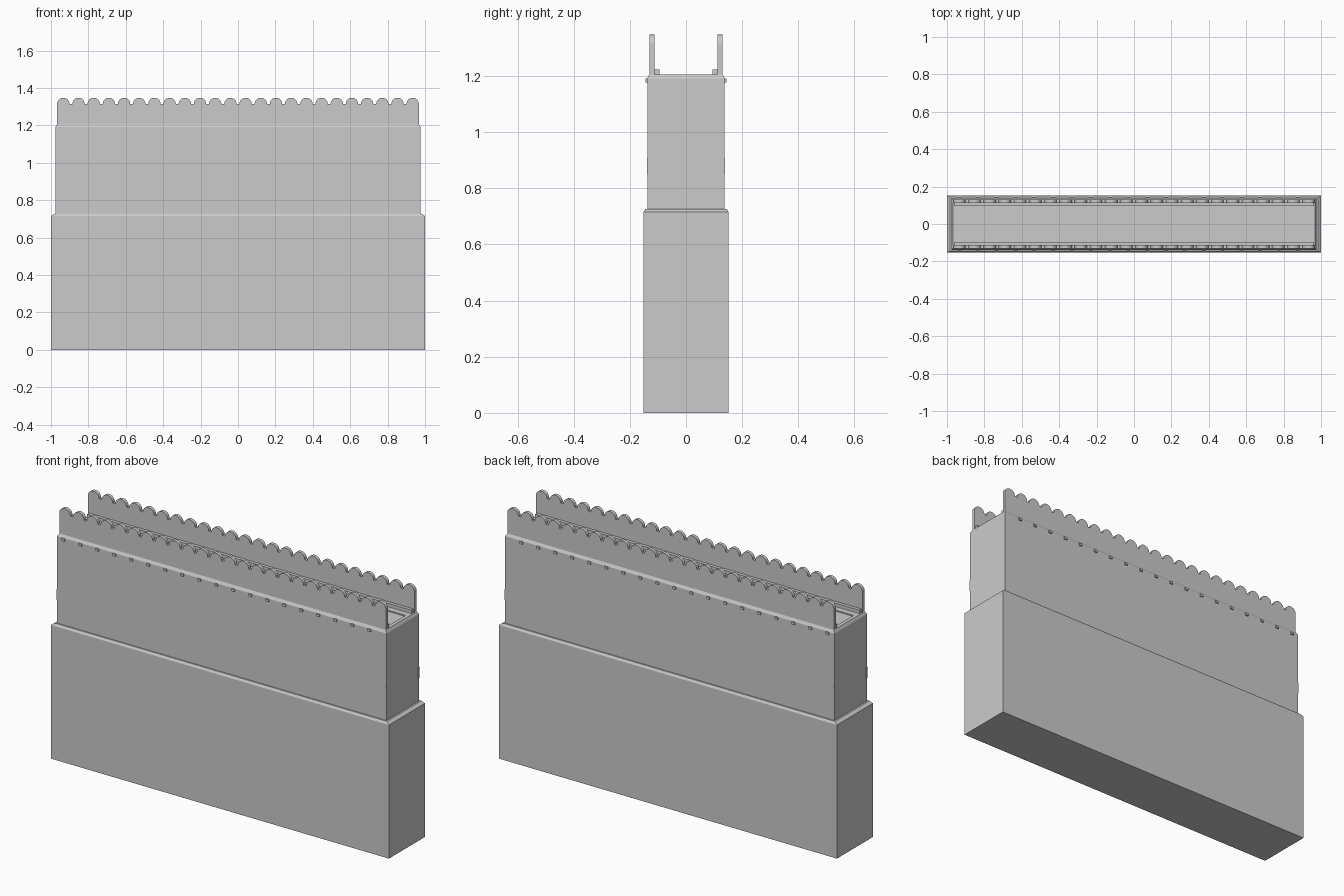
import bpy, bmesh, math

if "Cube" in bpy.data.objects:
    bpy.data.objects.remove(bpy.data.objects["Cube"])


def make_object(name, bm):
    bmesh.ops.recalc_face_normals(bm, faces=bm.faces)
    mesh = bpy.data.meshes.new(name)
    bm.to_mesh(mesh)
    bm.free()
    obj = bpy.data.objects.new(name, mesh)
    bpy.context.collection.objects.link(obj)
    return obj


def add_box(bm, x0, x1, y0, y1, z0, z1):
    geo = bmesh.ops.create_cube(bm, size=1)
    for v in geo["verts"]:
        v.co.x = x0 + (v.co.x + 0.5) * (x1 - x0)
        v.co.y = y0 + (v.co.y + 0.5) * (y1 - y0)
        v.co.z = z0 + (v.co.z + 0.5) * (z1 - z0)


def stacked_rectangles(name, levels):
    """Loft through rectangles given as (half x, half y, z), capped at both ends."""
    bm = bmesh.new()
    rings = [[bm.verts.new((sx * hx, sy * hy, z))
              for sx, sy in ((-1, -1), (1, -1), (1, 1), (-1, 1))]
             for hx, hy, z in levels]
    for a, b in zip(rings, rings[1:]):
        for i in range(4):
            j = (i + 1) % 4
            bm.faces.new((a[i], a[j], b[j], b[i]))
    bm.faces.new(rings[0])
    bm.faces.new(rings[-1])
    return make_object(name, bm)


def mirror_y(obj):
    obj.modifiers.new("other_side", "MIRROR").use_axis = (False, True, False)


# Wall body: wide base, chamfered step, upper wall, chamfered top, shallow walkway
stacked_rectangles("wall_body", [
    (1.0, 0.152, 0), (1.0, 0.152, 0.715), (0.984, 0.145, 0.727),
    (0.975, 0.138, 0.727), (0.975, 0.138, 1.192), (0.967, 0.13, 1.206),
    (0.948, 0.062, 1.206), (0.948, 0.062, 1.200)])

# Scalloped parapet, front and back
COUNT, HALF, RADIUS, VALLEY, ARC = 24, 0.967, 0.033, 1.315, 12
pitch = (2 * HALF - 2 * RADIUS) / (COUNT - 1)
profile = [(HALF, 1.206), (-HALF, 1.206)]
for i in range(COUNT):
    cx = -HALF + RADIUS + i * pitch
    for k in range(ARC + 1):
        a = math.pi * (1 - k / ARC)
        profile.append((cx + RADIUS * math.cos(a), VALLEY + RADIUS * math.sin(a)))
bm = bmesh.new()
face = bm.faces.new([bm.verts.new((x, -0.13, z)) for x, z in profile])
ext = bmesh.ops.extrude_face_region(bm, geom=[face])
moved = [v for v in ext["geom"] if isinstance(v, bmesh.types.BMVert)]
bmesh.ops.translate(bm, vec=(0, 0.018, 0), verts=moved)
if face.is_valid and not any(len(e.link_faces) < 2 for e in bm.edges):
    pass
else:
    bmesh.ops.holes_fill(bm, edges=[e for e in bm.edges if len(e.link_faces) < 2], sides=0)
mirror_y(make_object("parapet", bm))

# Low ledge along the inside of each parapet
bm = bmesh.new()
add_box(bm, -0.96, 0.96, -0.112, -0.095, 1.206, 1.224)
mirror_y(make_object("inner_ledge", bm))

# Small pegs under the top edge
bm = bmesh.new()
for i in range(19):
    x = -0.935 + i * 0.1006
    add_box(bm, x - 0.009, x + 0.009, -0.145, -0.13, 1.178, 1.191)
mirror_y(make_object("pegs", bm))

# Thin plates at the wall ends
bm = bmesh.new()
for s in (-1, 1):
    x0, x1 = sorted((s * 0.968, s * 0.976))
    add_box(bm, x0, x1, -0.1395, -0.13, 0.85, 0.91)
mirror_y(make_object("end_plates", bm))
